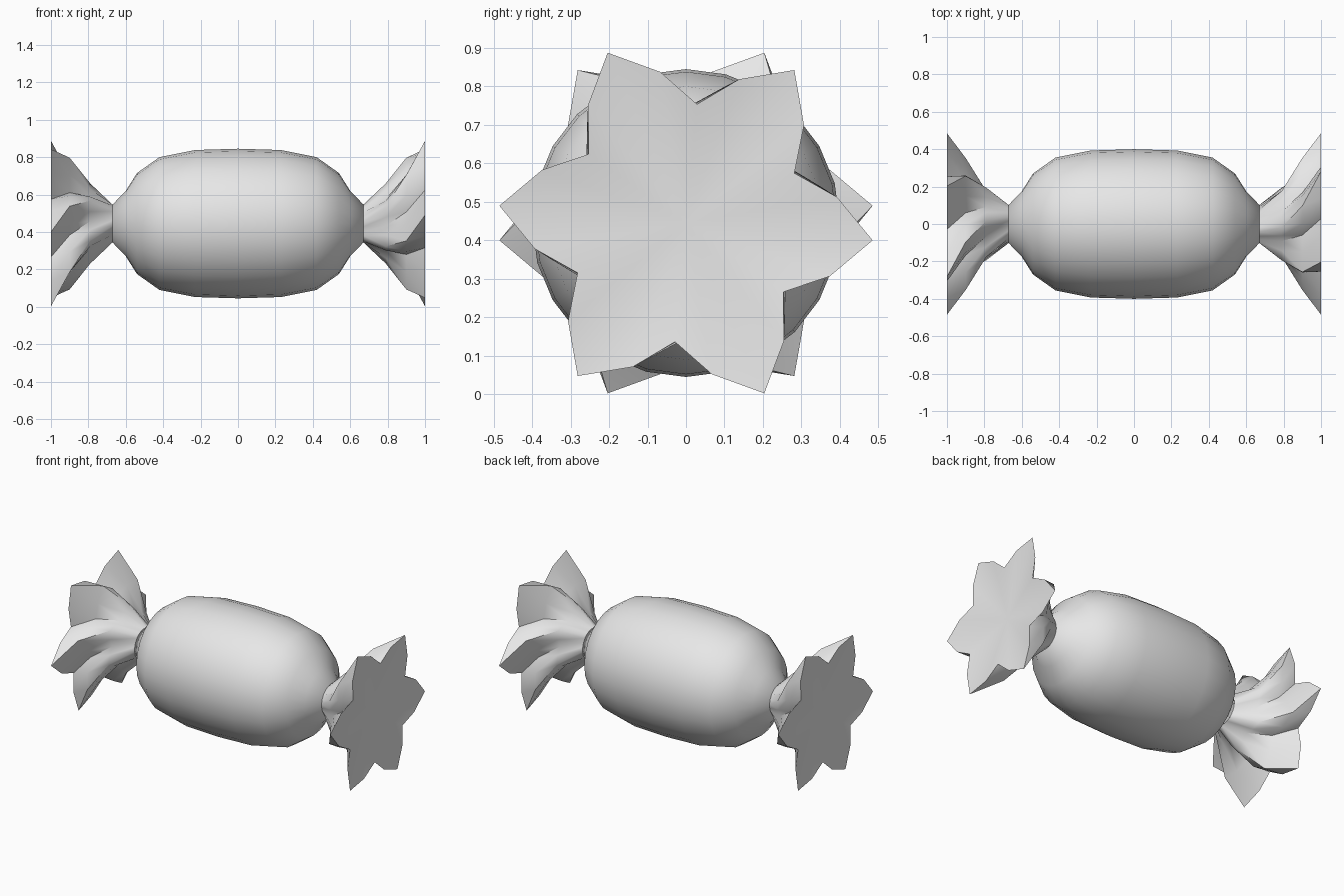
import bpy, bmesh, math

cube = bpy.data.objects.get("Cube")
if cube:
    bpy.data.objects.remove(cube, do_unlink=True)

SIDES = 24
AXIS_Z = 0.445

wrapper = bpy.data.materials.new("light_grey_wrapper")
wrapper.use_nodes = True
colour = (0.8, 0.8, 0.8, 1)
wrapper.diffuse_color = colour
wrapper.node_tree.nodes["Principled BSDF"].inputs["Base Color"].default_value = colour


def ring(bm, x, radius, turn=0.0, flip=1):
    """Ring of vertices around the x axis; radius is a function of the index."""
    verts = []
    for i in range(SIDES):
        a = math.radians(turn) + math.tau * i / SIDES
        r = radius(i)
        verts.append(bm.verts.new((flip * x, flip * r * math.cos(a), AXIS_Z + r * math.sin(a))))
    return verts


def bridge(bm, rings):
    for a, b in zip(rings, rings[1:]):
        for i in range(SIDES):
            j = (i + 1) % SIDES
            bm.faces.new((a[i], a[j], b[j], b[i]))


def finish(bm, name, angle):
    bmesh.ops.recalc_face_normals(bm, faces=bm.faces)
    mesh = bpy.data.meshes.new(name)
    bm.to_mesh(mesh)
    bm.free()
    mesh.materials.append(wrapper)
    obj = bpy.data.objects.new(name, mesh)
    bpy.context.collection.objects.link(obj)
    bpy.ops.object.select_all(action="DESELECT")
    obj.select_set(True)
    bpy.context.view_layer.objects.active = obj
    bpy.ops.object.shade_smooth_by_angle(angle=math.radians(angle))


# Rounded sweet body, a lathe profile mirrored in x
half = [(0.23, 0.393), (0.42, 0.355), (0.54, 0.27), (0.60, 0.175), (0.67, 0.102)]
profile = [(-x, r) for x, r in reversed(half)] + [(0, 0.4)] + half
bm = bmesh.new()
rings = [ring(bm, x, lambda i, r=r: r) for x, r in profile]
bridge(bm, rings)
bm.faces.new(rings[0])
bm.faces.new(rings[-1])
finish(bm, "sweet_body", 60)

# Twisted, pleated wrapper ends: x, ridge radius, valley radius, twist in degrees
pleats = [(0.67, 0.102, 0.102, 54.7), (0.79, 0.215, 0.16, 34.7),
          (0.90, 0.365, 0.235, 14.7), (1.0, 0.487, 0.31, -5.3)]
for name, flip in (("left_twist", 1), ("right_twist", -1)):
    bm = bmesh.new()
    rings = []
    for x, ridge, valley, turn in pleats:
        radii = (ridge, (ridge + valley) / 2, valley, (ridge + valley) / 2)
        rings.append(ring(bm, x, lambda i: radii[i % 4], turn, flip))
    bridge(bm, rings)
    # Shallow dished end
    centre = bm.verts.new((flip * 0.95, 0, AXIS_Z))
    rim = rings[-1]
    for i in range(SIDES):
        bm.faces.new((rim[i], rim[(i + 1) % SIDES], centre))
    finish(bm, name, 50)
